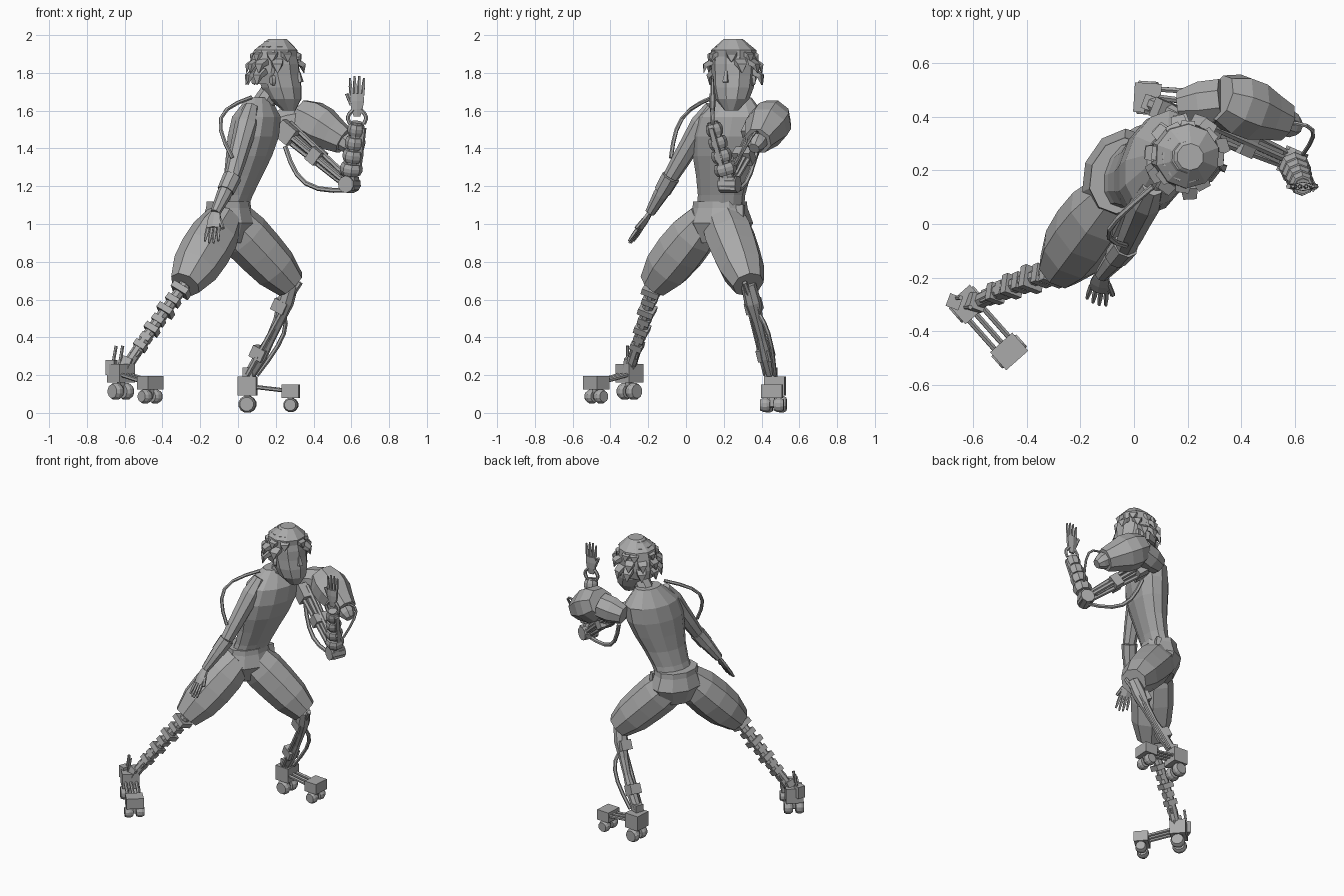
import bpy, bmesh, math, random
from mathutils import Vector

if "Cube" in bpy.data.objects:
    bpy.data.objects.remove(bpy.data.objects["Cube"])

SHADE = (.4, .4, .4, 1)
grey = bpy.data.materials.new("plain grey")
grey.use_nodes = True
grey.diffuse_color = SHADE
grey.node_tree.nodes["Principled BSDF"].inputs["Base Color"].default_value = SHADE


def at(x, y, z):
    return Vector((x, y, z))


# Body directions and joints
UP, ACROSS, FORWARD, RIGHTWARD = at(0, 0, 1), at(.35, .94, 0), at(.94, -.35, 0), at(1, 0, 0)
waist, neck_base = at(-.05, .18, 1.05), at(.11, .26, 1.67)
chin, crown = at(.27, .24, 1.6), at(.2, .25, 1.97)
right_hip, right_knee, right_ankle = at(-.07, .11, 1.03), at(-.28, -.17, .68), at(-.58, -.29, .26)
left_hip, left_knee, left_ankle = at(-.04, .2, 1.02), at(.28, .33, .68), at(.06, .45, .2)
right_shoulder, right_elbow, right_wrist = at(.07, .14, 1.62), at(-.03, -.08, 1.25), at(-.12, -.19, 1.06)
left_shoulder, left_elbow, left_wrist = at(.25, .38, 1.5), at(.59, .23, 1.21), at(.63, .14, 1.54)


def profile(start, end, radii, sides=8, ref=ACROSS, flat=1, bend=None, axis=None):
    """Rings evenly spaced from start to end, bowed by bend; flat is depth over width."""
    rings, steps = [], len(radii) - 1
    for i, radius in enumerate(radii):
        centre = start.lerp(end, i / steps)
        if bend:
            centre = centre + bend * math.sin(math.pi * i / steps)
        rings.append((centre, radius))
    return rings, sides, ref, flat, axis


def hose(start, end, radius, bend=None):
    return profile(start, end, [radius] * (7 if bend else 2), sides=6, bend=bend)


def bar(start, end, width, height=None, ref=ACROSS):
    half = width / math.sqrt(2)
    return profile(start, end, [half, half], sides=4, ref=ref, flat=(height or width) / width)


def build(name, *shapes):
    bm = bmesh.new()
    for rings, sides, ref, flat, axis in shapes:
        loops = []
        for i, (centre, radius) in enumerate(rings):
            ahead, behind = rings[min(i + 1, len(rings) - 1)][0], rings[max(i - 1, 0)][0]
            along = axis or (ahead - behind).normalized()
            wide = ref - along * ref.dot(along)
            wide = (wide if wide.length > .1 else along.orthogonal()).normalized()
            deep = along.cross(wide) * flat
            turns = [math.tau * (k + .5) / sides for k in range(sides)]
            loops.append([bm.verts.new(centre + (wide * math.cos(t) + deep * math.sin(t)) * radius)
                          for t in turns])
        for low, high in zip(loops, loops[1:]):
            for k in range(sides):
                bm.faces.new((low[k - 1], low[k], high[k], high[k - 1]))
        bm.faces.new(loops[0])
        bm.faces.new(loops[-1])
    bmesh.ops.recalc_face_normals(bm, faces=bm.faces)
    mesh = bpy.data.meshes.new(name)
    bm.to_mesh(mesh)
    bm.free()
    mesh.materials.append(grey)
    bpy.context.collection.objects.link(bpy.data.objects.new(name, mesh))


# Torso, neck and shorts
build("torso", profile(waist, neck_base, (.13, .13, .15, .18, .2, .19, .09), sides=12,
                       flat=.65, bend=FORWARD * .03, axis=UP))
build("neck", profile(neck_base - UP * .07, crown - UP * .23, (.06, .055)))
build("shorts_hips", profile(waist + UP * .06, waist - UP * .15, (.14, .18, .12), sides=10, flat=.78, axis=UP))
build("shorts_right_leg", profile(right_hip, right_knee, (.1, .13, .135, .125, .085)))
build("shorts_left_leg", profile(left_hip, left_knee, (.12, .135, .13, .12, .085)))
build("belt", profile(waist + UP * .03, waist + UP * .07, (.15, .145), sides=10, flat=.78, axis=UP),
      bar(at(.05, .28, 1), at(.04, .28, 1.1), .06, .03))

# Head and face
build("head", profile(chin, crown, (.035, .09, .11, .115, .12, .11, .06), sides=10,
                      bend=FORWARD * -.02, axis=UP))
nose = at(.33, .21, 1.76)
build("nose", profile(nose + UP * .05 - FORWARD * .01, nose - UP * .01, (.008, .02), sides=4))
build("ears", *[profile(nose - FORWARD * .11 + ACROSS * s * .105, nose - FORWARD * .12 + ACROSS * s * .12,
                        (.03, .025), ref=UP, flat=.6) for s in (-1, 1)])

# Hair: a cap covered in swept locks
random.seed(4)
locks = [profile(at(.17, .26, 1.74), at(.21, .25, 1.98), (.1, .12, .125, .12, .05), sides=10, axis=UP)]
for level in range(4):
    tilt = math.radians(-10 + 25 * level)
    count = 12 - 2 * level
    for i in range(count):
        turn = math.tau * (i + random.random() / 2) / count
        if level < 2 and math.cos(turn) > level * .9:
            continue
        out = FORWARD * math.cos(turn) + ACROSS * math.sin(turn)
        root = at(.2, .25, 1.83) + (out * math.cos(tilt) + UP * math.sin(tilt)) * .115
        tip = root + out * .045 - UP * (.075 - .015 * level)
        locks.append(profile(root, tip, (.045, .035, .003), sides=4, ref=UP.cross(out),
                             flat=.5, bend=out * .015 + UP * .01))
build("hair", *locks)


def hand(name, wrist, reach, span, thumb_side):
    """Flat palm with four fingers and a thumb, pointing along reach."""
    reach = reach.normalized()
    knuckles = wrist + reach * .1
    thumb = wrist + reach * .04 + span * thumb_side * .03
    shapes = [profile(wrist - reach * .02, knuckles, (.02, .035, .043, .04), sides=6, ref=span, flat=.4),
              hose(thumb, thumb + reach * .06 + span * thumb_side * .025, .01)]
    for k in (-1.5, -.5, .5, 1.5):
        tip = knuckles + reach * (.1 - abs(k) * .012) + span * k * .025
        shapes.append(profile(knuckles - reach * .01 + span * k * .02, tip, (.01, .01, .006), sides=5))
    build(name, *shapes)


# Right arm
build("right_arm", profile(right_shoulder, right_elbow, (.04, .062, .055, .05, .042)),
      profile(right_elbow, right_wrist, (.04, .04, .027)))
build("right_forearm_cuff", profile(right_elbow, right_elbow.lerp(right_wrist, .4), (.05, .046)))
hand("right_hand", right_wrist, at(-.1, -.5, -.75), FORWARD, 1)
build("right_arm_hose", hose(right_shoulder + UP * .05, right_elbow + UP * .1, .011, at(-.11, -.05, .05)))

# Left shoulder and the large housing above the arm
housing_back, housing_front = at(.32, .47, 1.58), at(.56, .38, 1.44)
muzzle = at(.61, .36, 1.4)
build("left_shoulder_joint", profile(at(.17, .44, 1.52), at(.33, .46, 1.55), (.06, .085, .085)))
build("shoulder_housing", profile(housing_back, housing_front, (.09, .118, .118, .095, .075)))
build("housing_muzzle", profile(housing_front, muzzle, (.055, .05, .03)))
build("housing_cable", hose(housing_front + UP * .04, left_elbow + at(.04, .03, .1), .008, at(.07, .03, .07)))

# Left arm: a braced beam with four rods, then a plated forearm
span = left_elbow - left_shoulder
side = span.cross(UP).normalized()
rise = side.cross(span).normalized()


def beam(begin, finish, width):
    return bar(left_shoulder + span * begin, left_shoulder + span * finish, width, width * .8, side)


offsets = [side * .045, side * -.045, rise * .045, rise * -.04]
build("left_upper_arm", beam(.08, .85, .05), beam(-.05, .16, .12), beam(.42, .55, .1),
      *[hose(left_shoulder + o, left_elbow + o / 2, .014) for o in offsets])
build("left_elbow", profile(left_elbow - side * .05, left_elbow + side * .05, (.045, .045), sides=10),
      bar(left_elbow - UP * .03, left_elbow + UP * .04, .08))
build("left_arm_hose", hose(left_shoulder - UP * .09, left_elbow - UP * .03, .013, at(-.06, .01, -.08)))
forearm = left_wrist - left_elbow
bands = [profile(left_elbow + forearm * (.16 + .21 * k), left_elbow + forearm * (.34 + .21 * k),
                 [(.06 - .005 * k) * s for s in (.85, 1, 1, .85)]) for k in range(4)]
build("left_forearm", profile(left_elbow, left_wrist, (.036, .03)), *bands,
      bar(left_elbow + forearm * .3 + FORWARD * .04, left_elbow + forearm * .9 + FORWARD * .04, .025))
build("left_wrist_ring", *[hose(left_wrist + at(s * .035, 0, -.01), left_wrist + at(s * .02, 0, .065), .011,
                                RIGHTWARD * s * .02) for s in (-1, 1)])
hand("left_hand", left_wrist + UP * .05, UP, RIGHTWARD, -1)

# Right lower leg: shrinking blocks on a core
shin, sag = right_ankle - right_knee, at(-.02, 0, -.02)
blocks = []
for k in range(8):
    begin = right_knee + shin * (k / 9 + .04) + sag * math.sin(math.pi * k / 8)
    blocks.append(bar(begin, begin + shin * .065, (.095 - .005 * k) * (1 - k % 2 * .2)))
build("right_shin", profile(right_knee, right_ankle, [.03] * 6, bend=sag), *blocks)

# Left lower leg: knee block, ankle block and pistons
calf = left_ankle - left_knee
build("left_shin", profile(left_knee, left_ankle, (.04, .045, .03, .025, .035, .03), bend=at(.025, 0, 0)),
      *[bar(left_knee + calf * t, left_knee + calf * (t + .12), .075) for t in (.18, .7)],
      hose(left_knee + at(.05, -.02, .01), left_knee + at(-.04, .03, -.13), .014),
      hose(left_knee + at(-.05, .01, -.15), left_ankle - ACROSS * .03, .013))
build("left_leg_piston", hose(left_knee + calf * .25, left_ankle + at(.04, .02, 0), .012, at(.08, .02, .04)))


# Feet: heel block, rods, toe block and paired wheels
def foot(name, heel, toe):
    way = toe - heel
    way.z = 0
    way.normalize()
    lateral = UP.cross(way)
    shapes = [hose(heel + lateral * o, toe + lateral * o, .011) for o in (-.035, 0, .035)]
    for block, length, tall, wheel in ((heel, .05, .1, .046), (toe, .045, .07, .038)):
        shapes.append(bar(block - way * length, block + way * length, .11, tall, lateral))
        hub = block - UP * (tall / 2 + wheel)
        shapes.append(hose(hub - lateral * .05, hub + lateral * .05, .015))
        shapes.append(bar(hub, block, .03, ref=lateral))
        for s in (-1, 1):
            middle = hub + lateral * s * .036
            shapes.append(profile(middle - lateral * .026, middle + lateral * .026,
                                  [wheel * r for r in (.8, 1, 1, .8)], sides=12, ref=UP))
    build(name, *shapes)


foot("left_foot", at(.05, .47, .142), at(.28, .455, .115))
foot("right_foot", at(-.62, -.3, .21), at(-.465, -.475, .16))
build("left_ankle", bar(left_ankle - UP * .03, left_ankle + UP * .04, .055))
build("right_ankle", bar(at(-.61, -.3, .22), right_ankle + UP * .03, .06),
      bar(at(-.67, -.29, .2), at(-.67, -.29, .28), .05),
      *[hose(at(-.63 - o, -.31 + o, .24), at(-.61 - o, -.31 + o, .355), .009) for o in (0, .035)])
